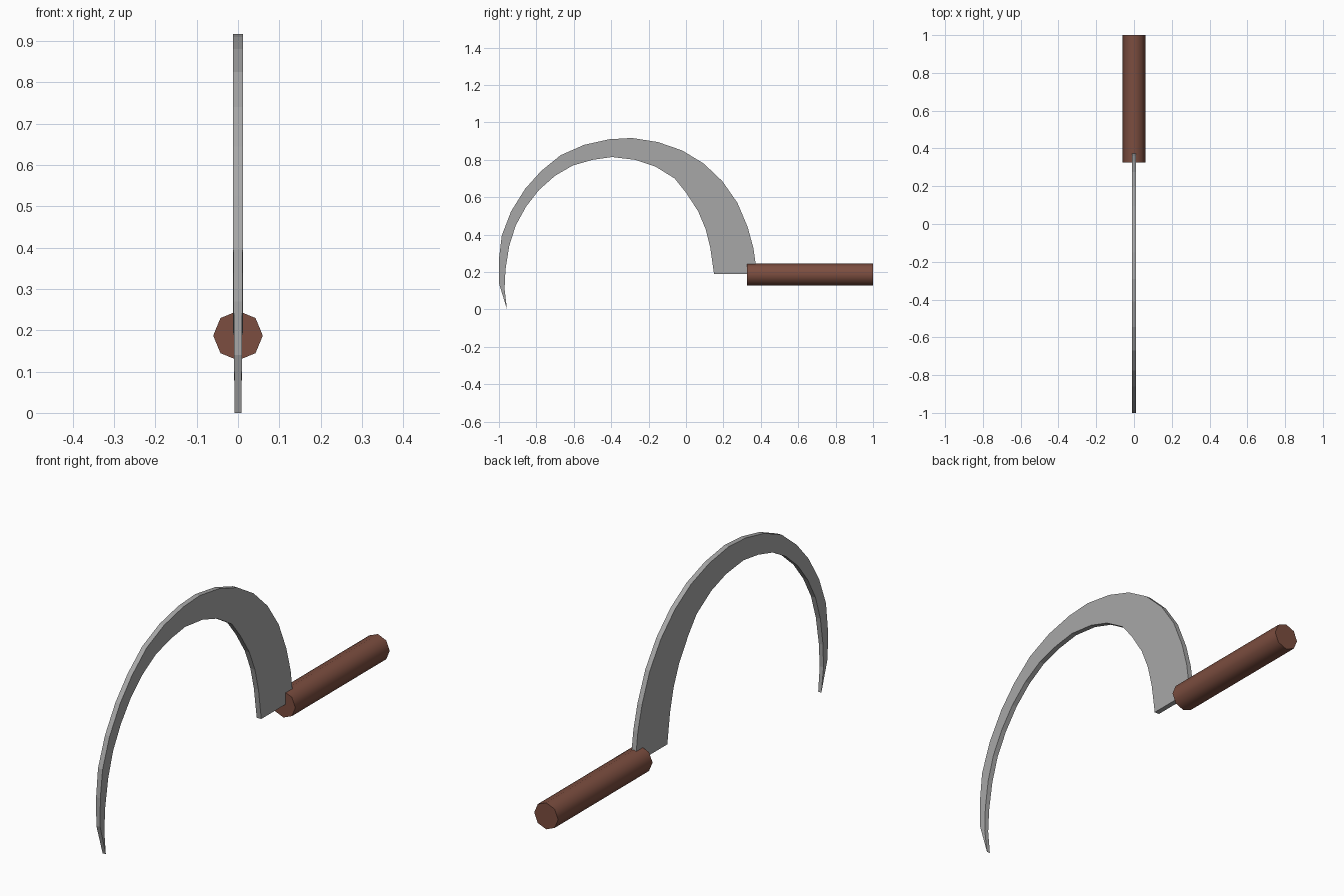
import bpy, bmesh, math

if "Cube" in bpy.data.objects:
    bpy.data.objects.remove(bpy.data.objects["Cube"])


def material(name, rgb):
    m = bpy.data.materials.new(name)
    m.diffuse_color = (*rgb, 1)
    m.use_nodes = True
    m.node_tree.nodes["Principled BSDF"].inputs["Base Color"].default_value = m.diffuse_color
    return m


steel = material("grey_steel", (0.39, 0.39, 0.39))
wood = material("brown_wood", (0.20, 0.075, 0.05))

# Curved blade: matching stations (y, z) from tip to handle
outer = [(-1, .14), (-1, .27), (-.985, .395), (-.935, .525), (-.86, .645), (-.775, .74),
         (-.67, .825), (-.545, .88), (-.41, .91), (-.29, .917), (-.15, .895), (-.02, .85),
         (.095, .78), (.195, .685), (.275, .57), (.33, .44), (.36, .33), (.38, .19)]
inner = [(-.97, .11), (-.965, .215), (-.945, .34), (-.91, .45), (-.855, .55), (-.785, .64),
         (-.7, .715), (-.605, .77), (-.5, .8), (-.395, .815), (-.27, .8), (-.165, .765),
         (-.06, .7), (0, .625), (.065, .525), (.105, .43), (.13, .33), (.15, .19)]

bm = bmesh.new()


def pair(p, half):
    return [bm.verts.new((s * half, *p)) for s in (-1, 1)]


tip = pair((-.957, 0), .008)
rings = []
for i, (o, n) in enumerate(zip(outer, inner)):
    half = min(.0115, .0095 + .001 * i)
    a, b = pair(o, half), pair(n, half)
    rings.append([a[0], a[1], b[1], b[0]])

for r, s in zip(rings, rings[1:]):
    for k in range(4):
        bm.faces.new((r[k], r[(k + 1) % 4], s[(k + 1) % 4], s[k]))
bm.faces.new(rings[-1])

# Wedge closing the blade at the tip
o0, o1, n1, n0 = rings[0]
for f in ((o0, o1, tip[1], tip[0]), (n0, n1, tip[1], tip[0]),
          (o0, n0, tip[0]), (o1, n1, tip[1])):
    bm.faces.new(f)
bmesh.ops.recalc_face_normals(bm, faces=bm.faces[:])
mesh = bpy.data.meshes.new("blade")
bm.to_mesh(mesh)
bm.free()
mesh.materials.append(steel)
bpy.context.collection.objects.link(bpy.data.objects.new("blade", mesh))

# Eight-sided handle, smooth around with flat ends
bpy.ops.mesh.primitive_cylinder_add(vertices=8, radius=.06, depth=.675,
                                    location=(0, .6625, .187), rotation=(math.pi / 2, 0, 0))
handle = bpy.context.object
handle.name = "handle"
handle.data.materials.append(wood)
bpy.ops.object.shade_smooth_by_angle(angle=math.radians(60))
